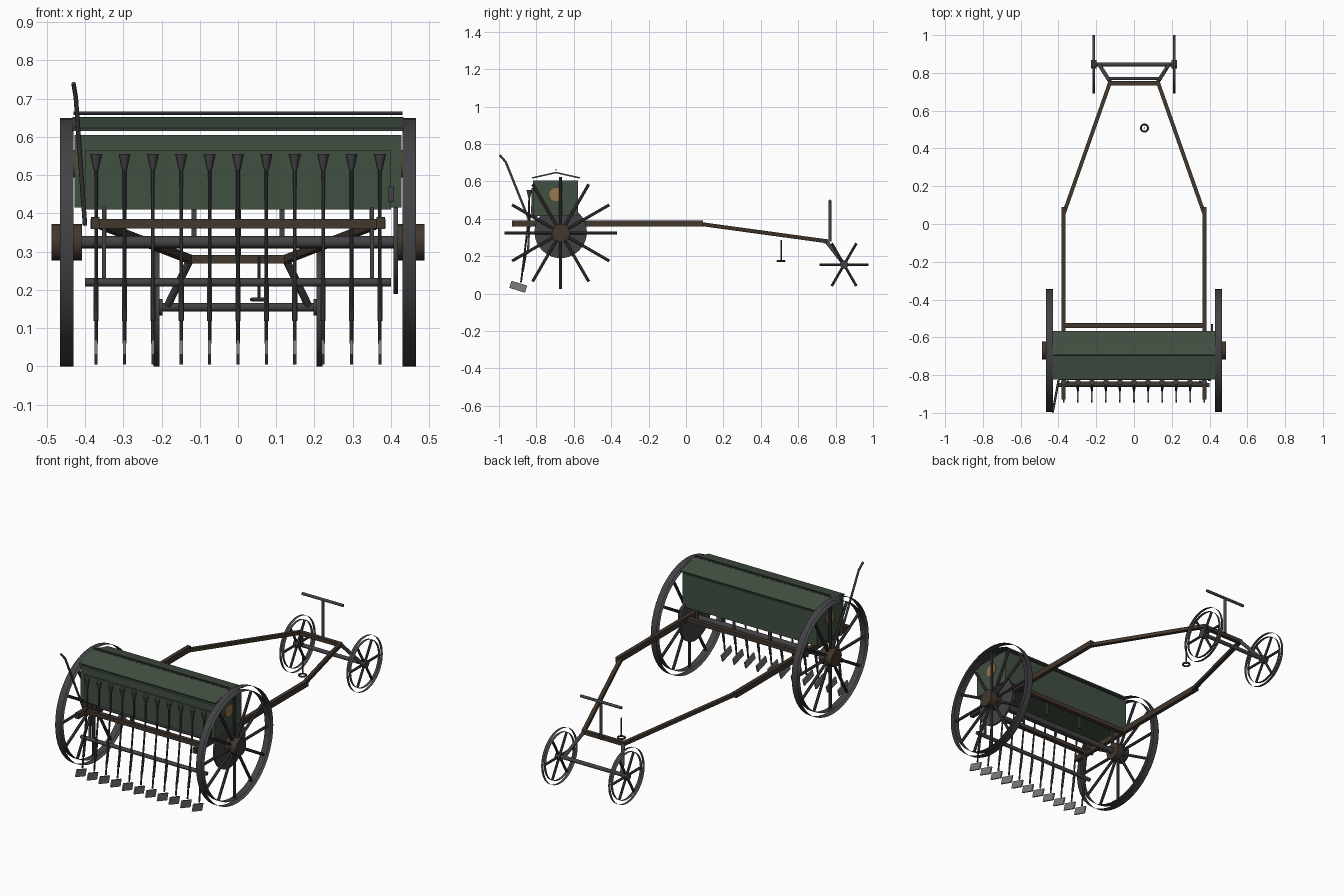
import bpy, bmesh, math
from mathutils import Vector, Matrix

if "Cube" in bpy.data.objects:
    bpy.data.objects.remove(bpy.data.objects["Cube"])


def material(name, col):
    m = bpy.data.materials.new(name)
    m.diffuse_color = (*col, 1)
    m.use_nodes = True
    m.node_tree.nodes["Principled BSDF"].inputs["Base Color"].default_value = m.diffuse_color
    return m


GREEN = material("green_paint", (0.055, 0.08, 0.055))
WOOD = material("dark_wood", (0.055, 0.038, 0.026))
IRON = material("dark_iron", (0.055, 0.055, 0.06))
STEEL = material("worn_steel", (0.2, 0.2, 0.2))
BRASS = material("brass", (0.3, 0.19, 0.07))


def finish(name, bm, mat, smooth=True):
    me = bpy.data.meshes.new(name)
    bm.to_mesh(me)
    bm.free()
    ob = bpy.data.objects.new(name, me)
    bpy.context.collection.objects.link(ob)
    me.materials.append(mat)
    if smooth:
        bpy.ops.object.select_all(action='DESELECT')
        ob.select_set(True)
        bpy.context.view_layer.objects.active = ob
        bpy.ops.object.shade_smooth_by_angle(angle=math.radians(35))
    return ob


def add_rod(bm, a, b, r, r2=None, n=12, caps=True):
    a, b = Vector(a), Vector(b)
    d = b - a
    mat = Matrix.Translation((a + b) / 2) @ d.to_track_quat('Z', 'Y').to_matrix().to_4x4()
    bmesh.ops.create_cone(bm, cap_ends=caps, segments=n, radius1=r,
                          radius2=r if r2 is None else r2, depth=d.length, matrix=mat)


def add_beam(bm, a, b, w, h):
    a, b = Vector(a), Vector(b)
    d = b - a
    mat = (Matrix.Translation((a + b) / 2) @ d.to_track_quat('Y', 'Z').to_matrix().to_4x4()
           @ Matrix.Diagonal((w, d.length, h, 1)))
    bmesh.ops.create_cube(bm, size=1, matrix=mat)


def rod(name, a, b, r, mat, r2=None, n=16, caps=True):
    bm = bmesh.new()
    add_rod(bm, a, b, r, r2, n, caps)
    return finish(name, bm, mat)


def beam(name, a, b, w, h, mat):
    bm = bmesh.new()
    add_beam(bm, a, b, w, h)
    return finish(name, bm, mat, False)


def path(name, pts, r, mat):
    cu = bpy.data.curves.new(name, 'CURVE')
    cu.dimensions = '3D'
    cu.bevel_depth = r
    cu.bevel_resolution = 2
    cu.use_fill_caps = True
    sp = cu.splines.new('POLY')
    sp.points.add(len(pts) - 1)
    for p, co in zip(sp.points, pts):
        p.co = (*co, 1)
    cu.materials.append(mat)
    ob = bpy.data.objects.new(name, cu)
    bpy.context.collection.objects.link(ob)


def wheel(name, x, y, z, r, r_in, w, hub_r, hub_w, spokes, spoke_r, hub_mat):
    # open rim: outer and inner bands
    bm = bmesh.new()
    for rad in (r, r_in):
        add_rod(bm, (x - w / 2, y, z), (x + w / 2, y, z), rad, n=48, caps=False)
    finish(name + "_rim", bm, IRON)
    # spokes
    bm = bmesh.new()
    for i in range(spokes):
        t = 2 * math.pi * i / spokes
        c, s = math.cos(t), math.sin(t)
        add_rod(bm, (x, y + c * hub_r * .6, z + s * hub_r * .6),
                (x, y + c * r_in, z + s * r_in), spoke_r, n=8)
    finish(name + "_spokes", bm, IRON)
    rod(name + "_hub", (x - hub_w / 2, y, z), (x + hub_w / 2, y, z), hub_r, hub_mat, n=24)


WY, WZ = -0.67, 0.325
for side, s in (("left", -1), ("right", 1)):
    # wheels
    wheel(side + "_drive_wheel", s * .448, WY, WZ, .325, .3, .036, .048, .08, 12, .008, WOOD)
    wheel(side + "_front_wheel", s * .213, .845, .155, .155, .132, .015, .022, .03, 6, .007, IRON)
    # frame rails, converging arms and front fork
    beam(side + "_frame_rail", (s * .373, -.93, .375), (s * .373, .09, .375), .022, .032, WOOD)
    beam(side + "_converging_arm", (s * .37, .06, .375), (s * .125, .755, .28), .02, .02, WOOD)
    rod(side + "_front_fork", (s * .125, .75, .28), (s * .185, .845, .157), .01, IRON)
    # hopper end discs
    rod(side + "_end_disc", (s * .42, -.695, .53), (s * .432, -.695, .53), .036, BRASS, n=24)
    # tool bar hangers
    beam(side + "_tool_bar_hanger", (s * .35, -.845, .22), (s * .35, -.835, .415), .011, .011, IRON)

# axles and cross beams
rod("main_axle", (-.42, WY, WZ), (.42, WY, WZ), .016, IRON)
rod("front_axle", (-.225, .845, .155), (.225, .845, .155), .011, IRON)
for name, y in (("rear_cross_beam", -.845), ("middle_cross_beam", -.537)):
    beam(name, (-.385, y, .373), (.385, y, .373), .025, .024, WOOD)
beam("front_cross_beam", (-.135, .745, .28), (.135, .745, .28), .022, .022, WOOD)

# steering handle
rod("steering_post", (0, .77, .28), (0, .77, .495), .008, IRON)
rod("steering_handle", (-.13, .77, .495), (.13, .77, .495), .008, IRON)

# hanging hook and ring
rod("hook_rod", (.055, .508, .18), (.055, .508, .288), .004, IRON, n=8)
bpy.ops.mesh.primitive_torus_add(location=(.055, .508, .175), major_radius=.019, minor_radius=.005,
                                 major_segments=24, minor_segments=8)
ring = bpy.context.object
ring.name = "hook_ring"
ring.data.materials.append(IRON)
bpy.ops.object.shade_smooth_by_angle()

# hopper, front panel and pitched lid
beam("seed_hopper", (0, -.818, .51), (0, -.577, .51), .855, .19, GREEN)
beam("hopper_front_panel", (0, -.826, .488), (0, -.816, .488), .8, .155, GREEN)
beam("lid_front", (0, -.822, .619), (0, -.693, .648), .865, .008, GREEN)
beam("lid_back", (0, -.697, .648), (0, -.568, .619), .865, .008, GREEN)
rod("lid_hinge", (-.43, -.695, .662), (.43, -.695, .662), .004, IRON, n=8)
bm = bmesh.new()
for x in (-.35, -.115, .115, .35):
    for y in (-.8, -.6):
        add_beam(bm, (x, y, .325 if y > -.7 else .37), (x, y, .42), .012, .012)
finish("hopper_supports", bm, IRON, False)

# drive gear and gearbox lug
rod("drive_gear", (.407, WY, .33), (.418, WY, .33), .14, IRON, n=40)
beam("gear_bracket", (.4, -.83, .45), (.4, -.79, .45), .016, .04, IRON)

# tool bar, seed funnels, tubes and shoes
rod("tool_bar", (-.4, -.852, .22), (.4, -.852, .22), .011, IRON)
fun, tube, shank, shoe = (bmesh.new() for _ in range(4))
for i in range(11):
    x = (i - 5) * .0742
    add_rod(fun, (x, -.838, .515), (x, -.838, .555), .006, .015)
    add_rod(tube, (x, -.838, .52), (x, -.84, .41), .005, n=10)
    add_rod(tube, (x, -.84, .41), (x, -.882, .06), .005, n=10)
    add_rod(shank, (x, -.855, .23), (x, -.874, .12), .007, n=10)
    add_beam(shoe, (x, -.939, .05), (x, -.855, .024), .008, .04)
finish("seed_funnels", fun, IRON)
finish("seed_tubes", tube, IRON)
finish("shanks", shank, IRON)
finish("furrow_shoes", shoe, STEEL, False)

# lift lever
path("lift_lever", [(-.4, -.83, .37), (-.424, -.963, .703), (-.43, -.995, .74)], .006, IRON)
